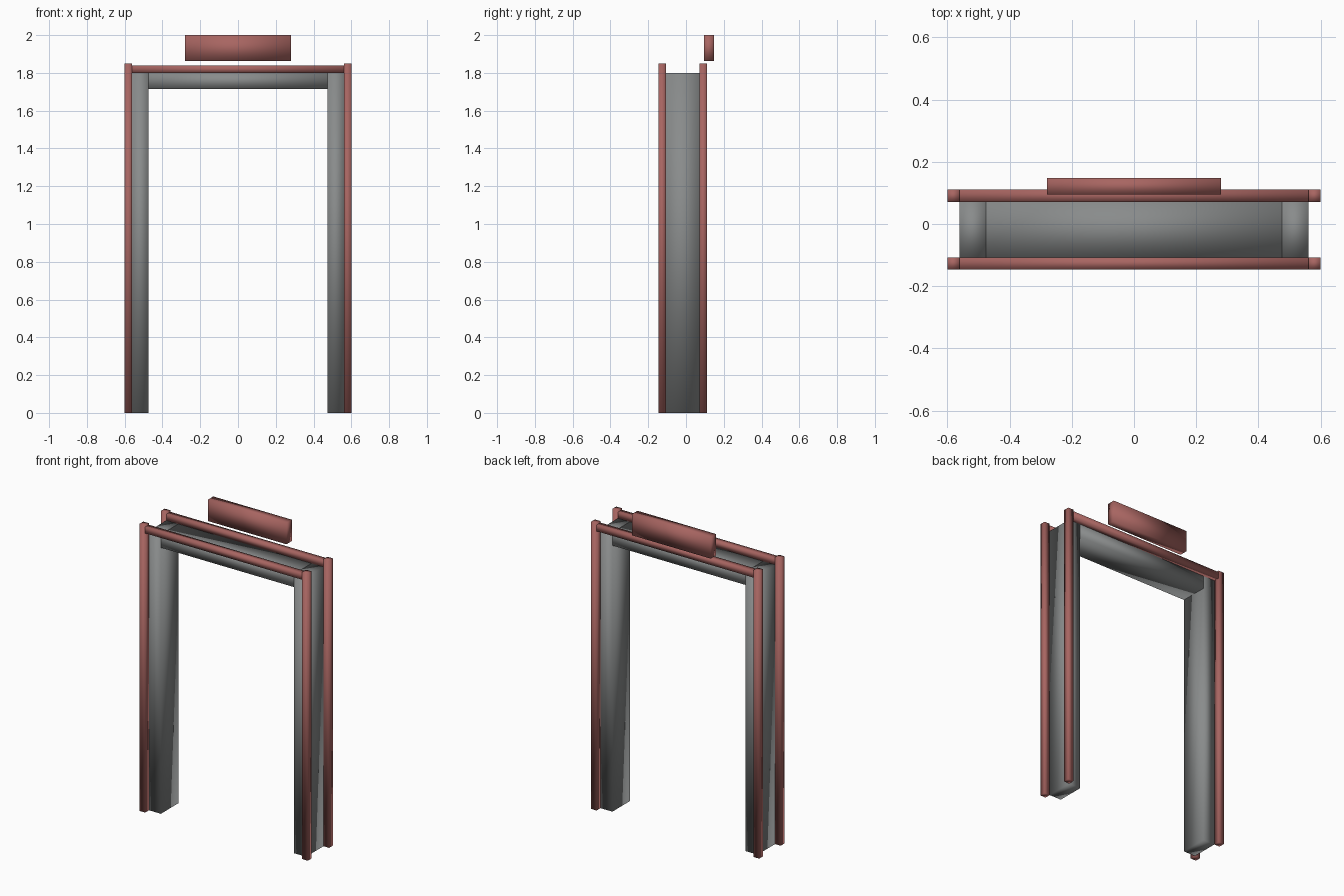
import bpy
import bmesh
from mathutils import Vector

cube = bpy.data.objects.get("Cube")
if cube:
    bpy.data.objects.remove(cube, do_unlink=True)


def material(name, rgb):
    mat = bpy.data.materials.new(name)
    mat.use_nodes = True
    mat.diffuse_color = (*rgb, 1)
    mat.node_tree.nodes["Principled BSDF"].inputs["Base Color"].default_value = (*rgb, 1)
    return mat


red = material("dusty red", (0.39, 0.13, 0.12))
grey = material("mid grey", (0.25, 0.26, 0.26))


def box(name, low, high, mat):
    """Softly shaded box between two opposite corners."""
    low, high = Vector(low), Vector(high)
    centre, size = (low + high) / 2, high - low
    bm = bmesh.new()
    bmesh.ops.create_cube(bm, size=1)
    bmesh.ops.scale(bm, vec=size, verts=bm.verts)
    for face in bm.faces:
        face.smooth = True
    mesh = bpy.data.meshes.new(name)
    bm.to_mesh(mesh)
    bm.free()
    mesh.materials.append(mat)
    obj = bpy.data.objects.new(name, mesh)
    obj.location = centre
    bpy.context.collection.objects.link(obj)
    return obj


OUTER, POST_IN, PANEL_IN = 0.6, 0.56, 0.475
FRONT, BACK = (-0.146, -0.107), (0.071, 0.111)
PANEL_TOP = 1.8

# Corner posts and the rails joining them
for label, (y0, y1) in (("front", FRONT), ("back", BACK)):
    for side, x0, x1 in (("right", -OUTER, -POST_IN), ("left", POST_IN, OUTER)):
        box(f"{label}_{side}_post", (x0, y0, 0), (x1, y1, 1.85), red)
    box(f"{label}_rail", (-POST_IN, y0, PANEL_TOP), (POST_IN, y1, 1.84), red)

# Side panels and the beam across the top
y0, y1 = FRONT[1], BACK[0]
for side, x0, x1 in (("right", -POST_IN, -PANEL_IN), ("left", PANEL_IN, POST_IN)):
    box(f"{side}_panel", (x0, y0, 0), (x1, y1, PANEL_TOP), grey)
box("top_beam", (-PANEL_IN, y0, 1.715), (PANEL_IN, y1, PANEL_TOP), grey)

# Sign board floating above the back rail
box("sign_board", (-0.28, 0.094, 1.862), (0.28, 0.148, 2.0), red)
